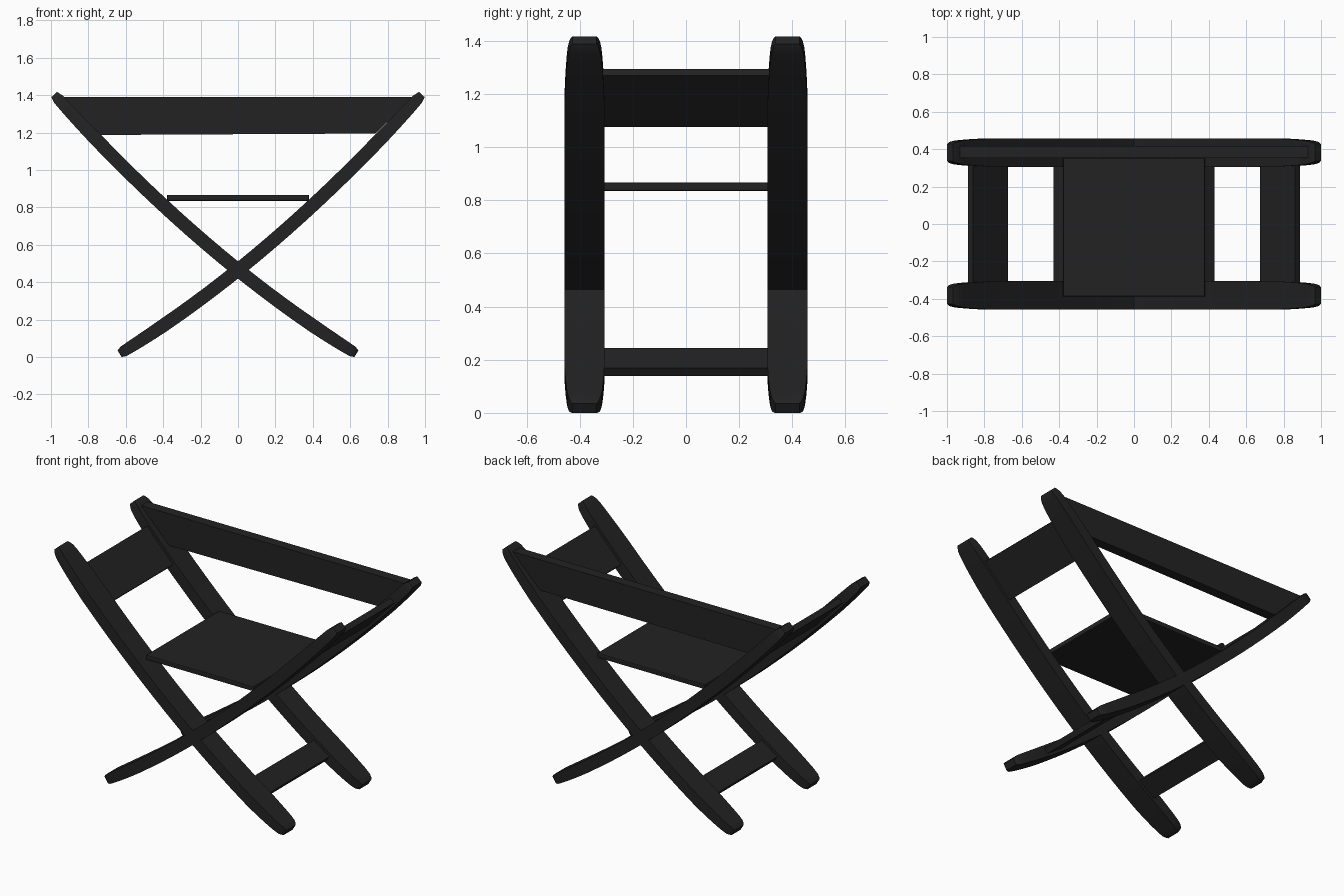
import bpy, bmesh, math
from mathutils import Vector

if "Cube" in bpy.data.objects:
    bpy.data.objects.remove(bpy.data.objects["Cube"])

mat = bpy.data.materials.new("charcoal black")
mat.diffuse_color = (0.0165, 0.0165, 0.0165, 1)
mat.use_nodes = True
mat.node_tree.nodes["Principled BSDF"].inputs["Base Color"].default_value = mat.diffuse_color


def finish(bm, name):
    bmesh.ops.recalc_face_normals(bm, faces=bm.faces)
    me = bpy.data.meshes.new(name)
    bm.to_mesh(me)
    bm.free()
    me.materials.append(mat)
    ob = bpy.data.objects.new(name, me)
    bpy.context.collection.objects.link(ob)
    return ob


def smooth(ob):
    bpy.ops.object.select_all(action='DESELECT')
    bpy.context.view_layer.objects.active = ob
    ob.select_set(True)
    bpy.ops.object.shade_smooth_by_angle(angle=math.radians(25))


# Gentle curve shared by all legs, and its tangent
def curve(x):
    return 0.465 + 0.804 * x + 0.153 * x * x


def tangent(x):
    return Vector((1, 0, 0.804 + 0.306 * x)).normalized()


def lerp_table(table, s):
    for (s0, v0), (s1, v1) in zip(table, table[1:]):
        if s <= s1:
            return v0 + (v1 - v0) * (s - s0) / (s1 - s0)
    return table[-1][1]


WIDTH = [(0, .045), (.012, .053), (.03, .058), (.06, .0635), (.1, .067), (.2, .073), (.32, .076)]
THICK = [(0, .021), (.03, .030), (.12, .033), (.3, .036)]


# Curved leg with narrowed, rounded ends
def leg(name, side, y):
    x0, x1 = -0.633, 0.983
    near = [0, .008, .022, .045, .075, .12, .17, .23]
    xs = [x0 + d for d in near] + [x0 + .25 + i * (x1 - x0 - .5) / 14 for i in range(1, 14)]
    xs += [x1 - d for d in reversed(near)]
    bm = bmesh.new()
    rings = []
    for x in xs:
        t = tangent(x)
        n = Vector((-t.z, 0, t.x))
        s = min(x - x0, x1 - x) * 1.35
        w, h = lerp_table(WIDTH, s), lerp_table(THICK, s)
        c = Vector((x, y, curve(x)))
        ring = []
        for a, b in ((-1, -1), (1, -1), (1, 1), (-1, 1)):
            p = c + Vector((0, a * w, 0)) + n * (b * h)
            p.x *= side
            ring.append(bm.verts.new(p))
        rings.append(ring)
    for r, q in zip(rings, rings[1:]):
        for i in range(4):
            j = (i + 1) % 4
            bm.faces.new((r[i], r[j], q[j], q[i]))
    bm.faces.new(rings[0])
    bm.faces.new(rings[-1])
    smooth(finish(bm, name))


# Outline in x-z, extruded between two y values
def plate(name, pts, ya, yb):
    bm = bmesh.new()
    f = bm.faces.new([bm.verts.new((x, ya, z)) for x, z in pts])
    ext = bmesh.ops.extrude_face_region(bm, geom=[f])
    for v in ext["geom"]:
        if isinstance(v, bmesh.types.BMVert):
            v.co.y = yb
    return finish(bm, name)


# Flat board lying in the plane of a leg pair
def board(name, side, x, length, thick):
    t = tangent(x)
    n = Vector((-t.z, 0, t.x))
    c = Vector((x, 0, curve(x)))
    pts = []
    for a, b in ((-1, -1), (1, -1), (1, 1), (-1, 1)):
        p = c + t * (a * length / 2) + n * (b * thick / 2)
        pts.append((p.x * side, p.z))
    plate(name, pts, -0.33, 0.33)


for side, sn in ((1, "right"), (-1, "left")):
    for y, yn in ((-0.382, "front"), (0.382, "back")):
        leg(f"{yn}_{sn}_leg", side, y)
    board(f"{sn}_arm_board", side, 0.78, 0.27, 0.036)
    board(f"{sn}_foot_stretcher", side, -0.365, 0.135, 0.036)

# Seat panel
seat = plate("seat", [(-.38, .835), (.38, .835), (.38, .867), (-.38, .867)], -0.387, 0.353)
bev = seat.modifiers.new("edge", 'BEVEL')
bev.width = 0.006
bev.segments = 2

# Backrest panel, sloped ends following the legs
plate("backrest", [(-.735, 1.187), (.735, 1.195), (.94, 1.39), (-.94, 1.39)], 0.353, 0.418)
